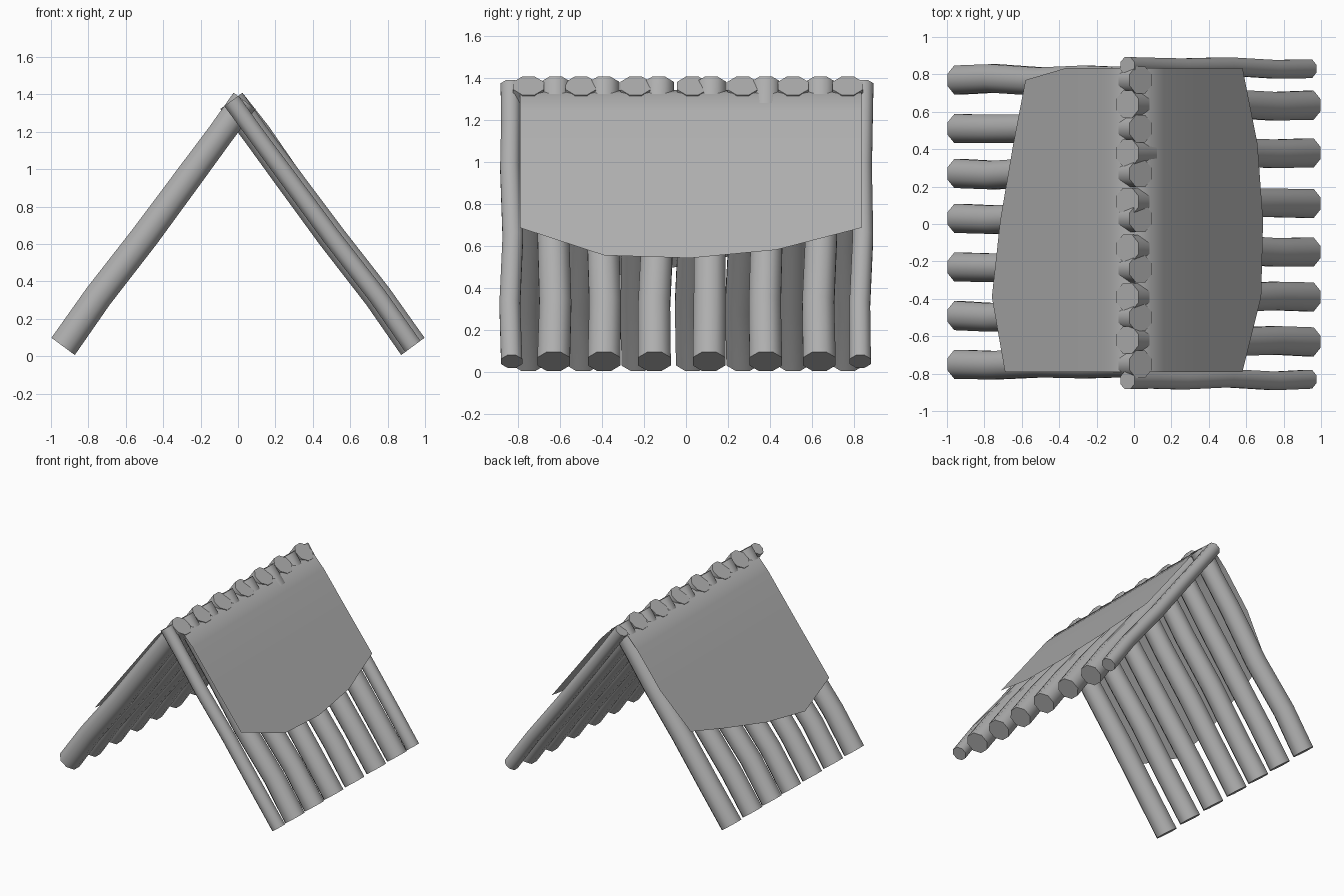
import bpy, bmesh, math, random
from mathutils import Vector

if "Cube" in bpy.data.objects:
    bpy.data.objects.remove(bpy.data.objects["Cube"])

random.seed(4)

# Dark grey shared by logs and cover
grey = bpy.data.materials.new("dark_grey")
grey.diffuse_color = (0.43, 0.43, 0.43, 1)
grey.use_nodes = True
grey.node_tree.nodes["Principled BSDF"].inputs["Base Color"].default_value = grey.diffuse_color


def finish(bm, name, angle):
    bmesh.ops.recalc_face_normals(bm, faces=bm.faces)
    me = bpy.data.meshes.new(name)
    bm.to_mesh(me)
    bm.free()
    me.materials.append(grey)
    ob = bpy.data.objects.new(name, me)
    bpy.context.collection.objects.link(ob)
    bpy.ops.object.select_all(action='DESELECT')
    ob.select_set(True)
    bpy.context.view_layer.objects.active = ob
    bpy.ops.object.shade_smooth_by_angle(angle=math.radians(angle))
    return ob


# Leaning log: eight-sided, slightly crooked, capped at both ends
def log(name, side, y0, y1, radius=0.08, high_bump=0.0):
    foot, head = Vector((side * 0.935, 0, 0.052)), Vector((-side * 0.035, 0, 1.365))
    out = Vector((side * 0.805, 0, 0.593))
    bend = random.uniform(-0.01, 0.01)
    # (position along log, outward shift, sideways shift, thickness)
    stations = [(0, 0, 0, 1), (0.2, 0.008, bend, 0.98), (0.45, -0.002, -bend, 0.97),
                (0.7, -0.002, bend * 0.5, 0.94), (0.86, high_bump - 0.002, 0, 0.91), (1, 0, 0, 0.94)]
    bm = bmesh.new()
    rings = []
    for t, lift, sway, k in stations:
        c = foot.lerp(head, t) + out * lift + Vector((0, y0 + (y1 - y0) * t + sway, 0))
        ring = []
        for i in range(8):
            a = math.tau * (i + 0.5) / 8
            off = out * math.cos(a) + Vector((0, math.sin(a), 0))
            ring.append(bm.verts.new(c + off * radius * k * 1.05))
        rings.append(ring)
    for a, b in zip(rings, rings[1:]):
        for i in range(8):
            bm.faces.new((a[i], a[(i + 1) % 8], b[(i + 1) % 8], b[i]))
    bm.faces.new(rings[0])
    bm.faces.new(rings[-1])
    finish(bm, name, 50)


# Seven logs on the left, interleaved with eight on the right
left_rows = [(-0.75, -0.75), (-0.49, -0.5), (-0.23, -0.24), (0.03, 0.03),
             (0.27, 0.27), (0.51, 0.51), (0.77, 0.77)]
for n, (a, b) in enumerate(left_rows):
    log(f"left_log_{n + 1}", -1, a, b)

right_rows = [(-0.63, -0.62), (-0.39, -0.39), (-0.15, -0.13),
              (0.11, 0.12), (0.38, 0.38), (0.635, 0.64)]
for n, (a, b) in enumerate(right_rows):
    log(f"right_log_{n + 1}", 1, a, b, high_bump=0.011 if n == 4 else 0)

# Thinner logs at both ends of the right side
log("front_end_log", 1, -0.83, -0.835, 0.052)
log("back_end_log", 1, 0.83, 0.845, 0.052)

# Cover sheet folded over the ridge, with uneven lower edges
profile = [(0, 1.345), (0.08, 1.328), (0.16, 1.242), (0.36, 0.977), (0.8, 0.4)]


def sheet_z(x):
    x = abs(x)
    for (xa, za), (xb, zb) in zip(profile, profile[1:]):
        if x <= xb:
            return za + (zb - za) * (x - xa) / (xb - xa)


# (y, left edge x, right edge x)
columns = [(-0.79, -0.69, 0.58), (-0.39, -0.76, 0.68), (0.02, -0.715, 0.69),
           (0.43, -0.645, 0.66), (0.835, -0.58, 0.58)]
bm = bmesh.new()
grid = []
for y, left, right in columns:
    xs = [left, -0.36, -0.16, -0.08, 0, 0.08, 0.16, 0.36, right]
    ys = [0.77 if (y > 0.8 and x == left) else y for x in xs]
    grid.append([bm.verts.new((x, v, sheet_z(x))) for x, v in zip(xs, ys)])
for a, b in zip(grid, grid[1:]):
    for i in range(len(a) - 1):
        bm.faces.new((a[i], a[i + 1], b[i + 1], b[i]))
finish(bm, "cover_sheet", 80)
